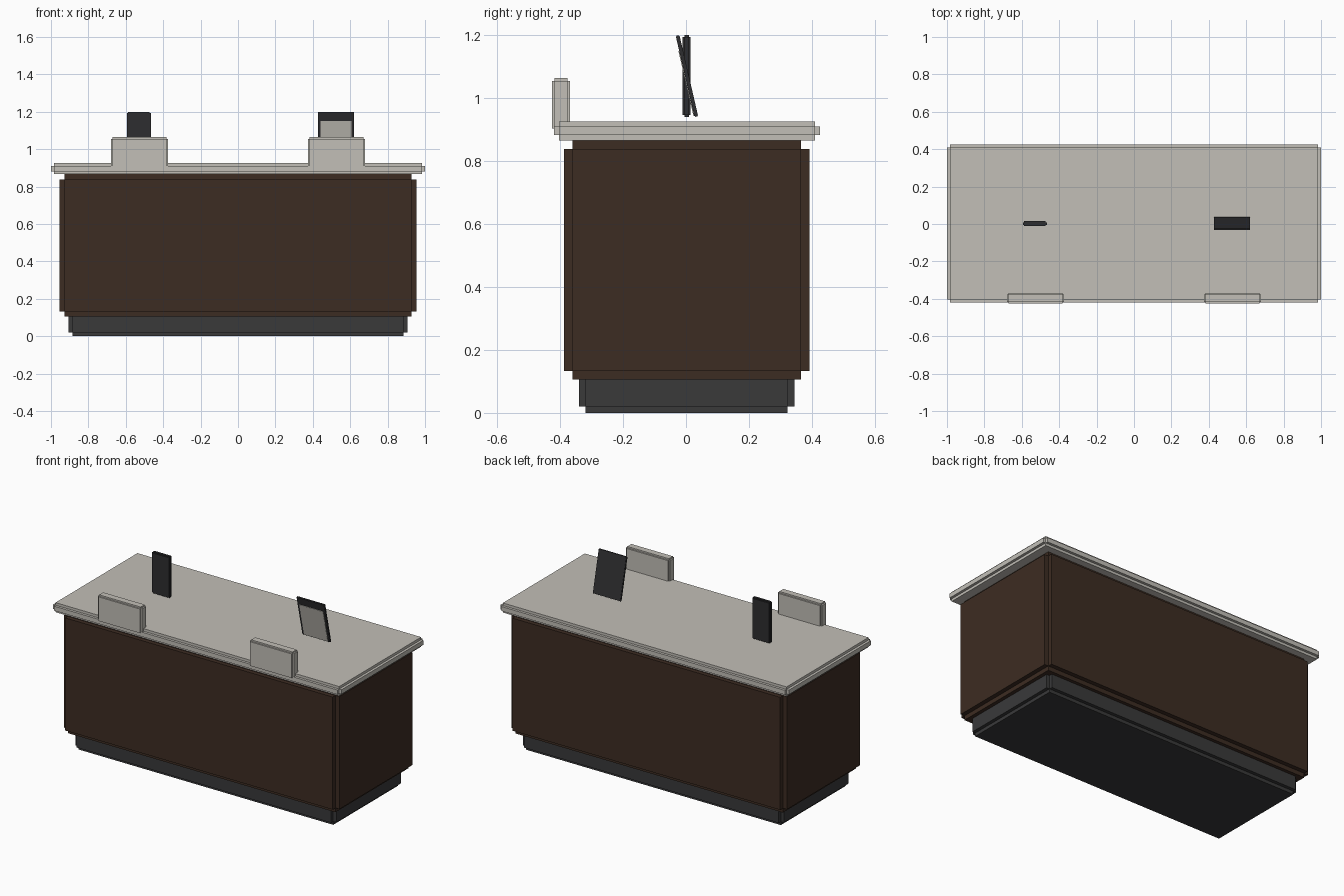
import bpy, bmesh, math
from mathutils import Matrix, Vector

if "Cube" in bpy.data.objects:
    bpy.data.objects.remove(bpy.data.objects["Cube"])


def material(name, rgb):
    m = bpy.data.materials.new(name)
    m.diffuse_color = (*rgb, 1)
    m.use_nodes = True
    m.node_tree.nodes["Principled BSDF"].inputs["Base Color"].default_value = m.diffuse_color
    return m


STONE = material("pale stone", (0.54, 0.52, 0.475))
WOOD = material("dark wood", (0.046, 0.025, 0.016))
CHARCOAL = material("charcoal", (0.041, 0.041, 0.042))
BLACK = material("device black", (0.027, 0.027, 0.029))


def stepped_box(name, lo, hi, step, mat, tilt=0.0):
    """Box with notched edges: three crossing blocks, each full size on one axis."""
    lo, hi = Vector(lo), Vector(hi)
    size = hi - lo
    bm = bmesh.new()
    for axis in range(3):
        dims = [size[i] if i == axis else size[i] - 2 * step for i in range(3)]
        bmesh.ops.create_cube(bm, size=1, matrix=Matrix.Diagonal((*dims, 1)))
    mesh = bpy.data.meshes.new(name)
    bm.to_mesh(mesh)
    bm.free()
    mesh.materials.append(mat)
    obj = bpy.data.objects.new(name, mesh)
    obj.location = (lo + hi) / 2
    obj.rotation_euler.x = tilt
    bpy.context.collection.objects.link(obj)
    return obj


# Counter body
stepped_box("plinth", (-0.905, -0.34, 0), (0.905, 0.344, 0.13), 0.021, CHARCOAL)
stepped_box("cabinet", (-0.955, -0.387, 0.106), (0.955, 0.392, 0.866), 0.027, WOOD)
stepped_box("countertop", (-1, -0.419, 0.866), (1, 0.425, 0.926), 0.016, STONE)

# Raised ledges along the front edge
for side, x in (("left", -0.527), ("right", 0.527)):
    stepped_box(side + "_ledge", (x - 0.153, -0.426, 0.895),
                (x + 0.153, -0.368, 1.064), 0.009, STONE)

# Upright card reader
stepped_box("card_reader", (-0.593, -0.011, 0.94), (-0.466, 0.015, 1.2), 0.006, BLACK)

# Leaning monitor with a pale screen on its front
TILT = math.radians(13)
centre = Vector((0.524, 0.003, 1.07))
half = Vector((0.097, 0.006, 0.132))
stepped_box("monitor", centre - half, centre + half, 0.002, BLACK, TILT)
screen_centre = centre + Matrix.Rotation(TILT, 3, 'X') @ Vector((0, -0.0065, -0.022))
half = Vector((0.083, 0.002, 0.106))
stepped_box("screen", screen_centre - half, screen_centre + half, 0.0005, STONE, TILT)
